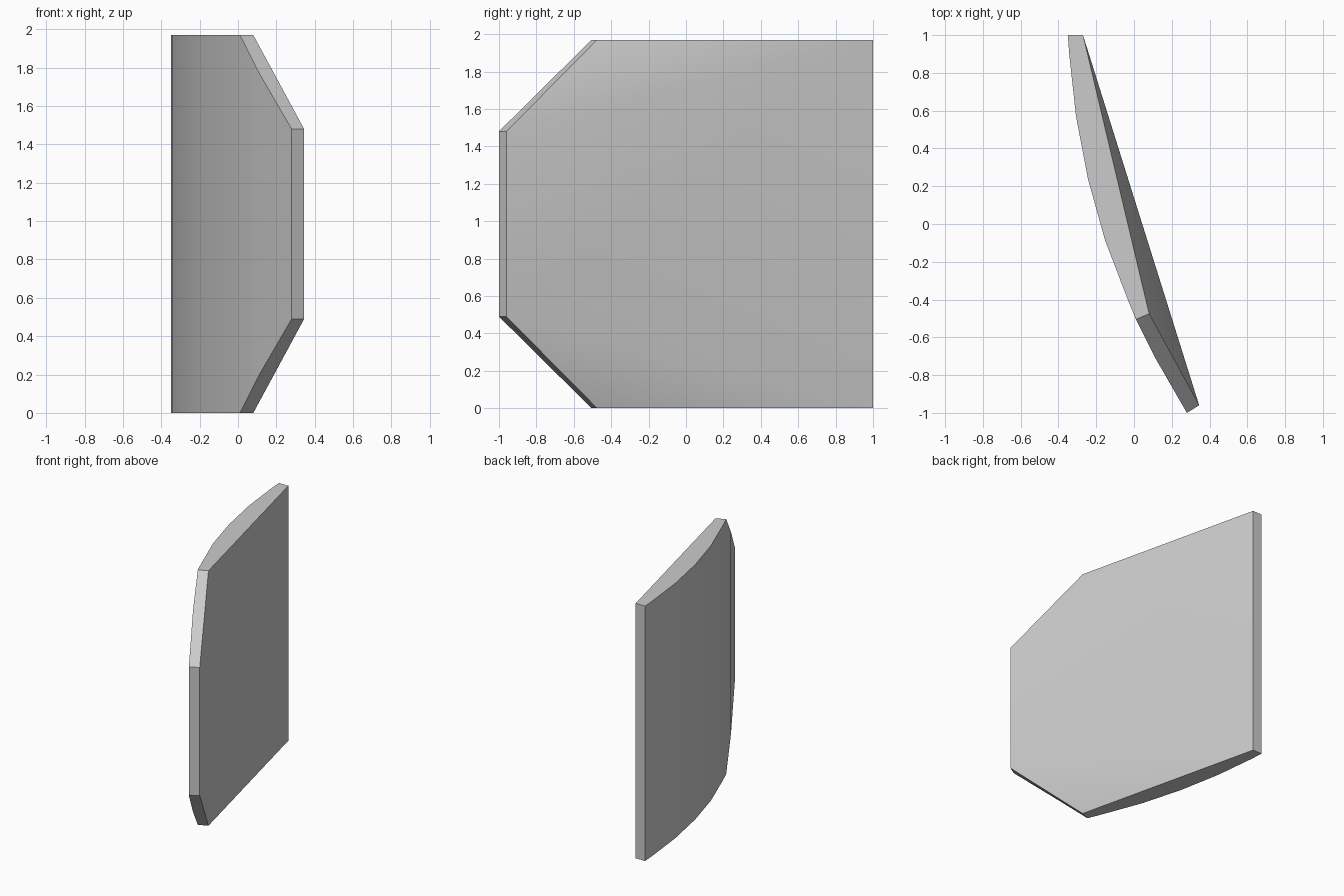
import bpy, bmesh, math

cube = bpy.data.objects.get("Cube")
if cube:
    bpy.data.objects.remove(cube, do_unlink=True)

TOP = 1.97
MID = TOP / 2

grey = bpy.data.materials.new("plain grey")
grey.use_nodes = True
colour = (0.6, 0.6, 0.6, 1)
grey.diffuse_color = colour
grey.node_tree.nodes["Principled BSDF"].inputs["Base Color"].default_value = colour

# Plan of the bowed outer skin (x, y), back to front; chamfer starts at CORNER
outer_plan = [(-0.35, 1), (-0.343, 0.9), (-0.307, 0.57), (-0.243, 0.235),
              (-0.153, -0.087), (-0.033, -0.4), (0.01, -0.505),
              (0.113, -0.71), (0.28, -1)]
CORNER = 6
# Plan of the inner skin: back edge, chamfer corner, front edge
inner_plan = [(-0.27, 1), (0.08, -0.475), (0.345, -0.96)]

bm = bmesh.new()


def rim(plan, corner, sign):
    """Upper (sign 1) or lower (sign -1) rim, cut back at the front corner."""
    start = plan[corner][1]
    end = plan[-1][1]
    verts = []
    for x, y in plan:
        cut = max(0, (start - y) / (start - end)) * 0.49
        verts.append(bm.verts.new((x, y, MID + sign * (MID - cut))))
    return verts


outer_top, outer_low = (rim(outer_plan, CORNER, s) for s in (1, -1))
inner_top, inner_low = (rim(inner_plan, 1, s) for s in (1, -1))

# Bowed outer skin
for i in range(len(outer_plan) - 1):
    bm.faces.new((outer_top[i], outer_top[i + 1], outer_low[i + 1], outer_low[i]))

# Level edges, chamfers and the folded corners of the inner skin
for outer, inner in ((outer_top, inner_top), (outer_low, inner_low)):
    bm.faces.new(outer[:CORNER + 1] + [inner[1], inner[0]])
    bm.faces.new(outer[CORNER:] + [inner[2], inner[1]])
    bm.faces.new(inner)

# Flat middle of the inner skin, then the back and front edges
bm.faces.new((inner_top[0], inner_top[2], inner_low[2], inner_low[0]))
for end in (0, -1):
    bm.faces.new((outer_top[end], inner_top[end], inner_low[end], outer_low[end]))

bmesh.ops.recalc_face_normals(bm, faces=bm.faces)
mesh = bpy.data.meshes.new("curved_panel")
bm.to_mesh(mesh)
bm.free()
mesh.materials.append(grey)

panel = bpy.data.objects.new("curved_panel", mesh)
bpy.context.collection.objects.link(panel)
bpy.ops.object.select_all(action="DESELECT")
panel.select_set(True)
bpy.context.view_layer.objects.active = panel
bpy.ops.object.shade_smooth_by_angle(angle=math.radians(25))
